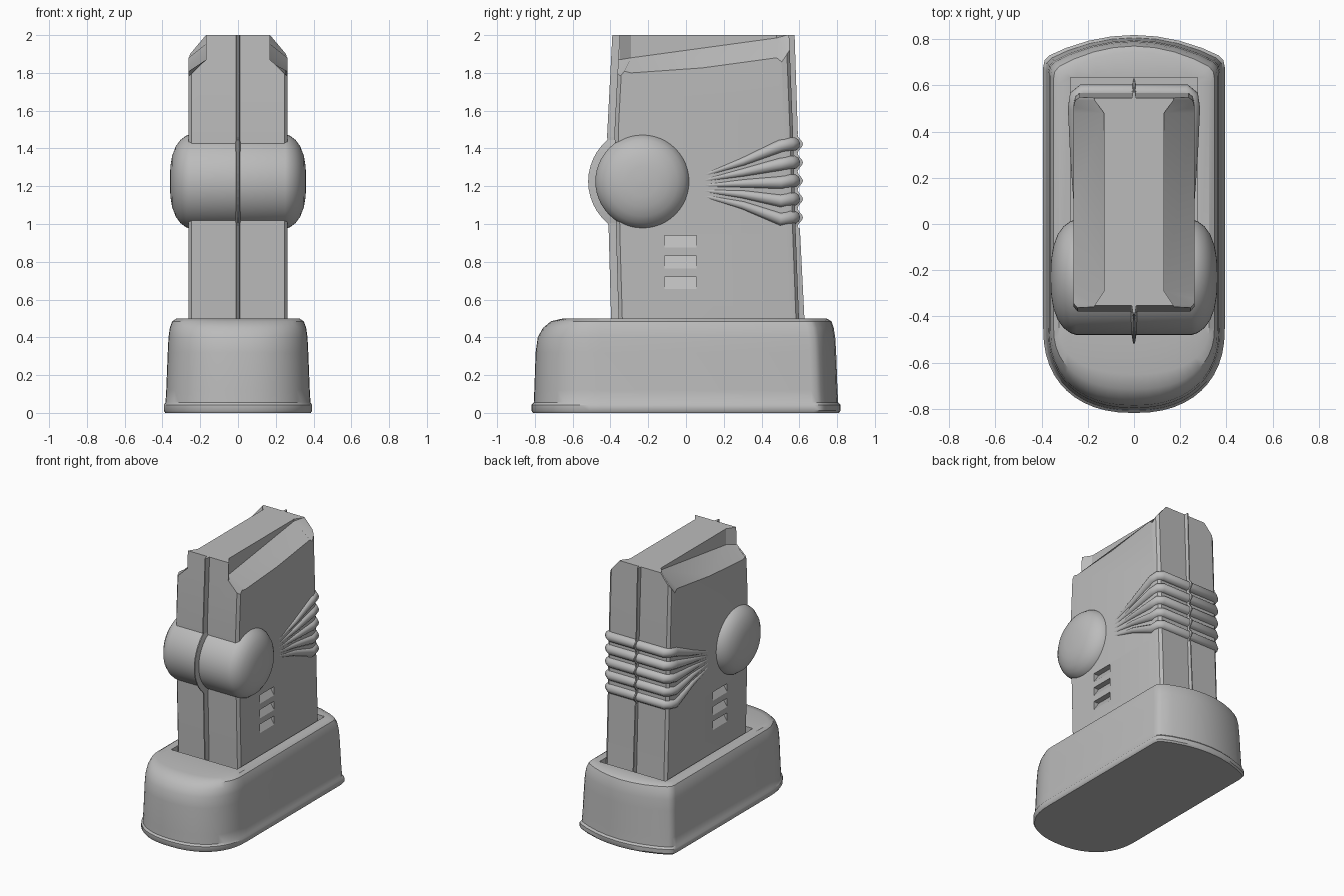
import bpy, bmesh, math

cube = bpy.data.objects.get("Cube")
if cube:
    bpy.data.objects.remove(cube)

grey = bpy.data.materials.new("plain grey")
grey.use_nodes = True
grey.diffuse_color = (0.5, 0.5, 0.5, 1)
grey.node_tree.nodes["Principled BSDF"].inputs["Base Color"].default_value = (0.5, 0.5, 0.5, 1)


def smooth(ob, angle=35):
    bpy.ops.object.select_all(action='DESELECT')
    ob.select_set(True)
    bpy.context.view_layer.objects.active = ob
    bpy.ops.object.shade_smooth_by_angle(angle=math.radians(angle))


def loft(name, rings):
    """Skin a list of equal-length closed rings and cap both ends."""
    bm = bmesh.new()
    loops = [[bm.verts.new(p) for p in ring] for ring in rings]
    n = len(rings[0])
    for a, b in zip(loops, loops[1:]):
        for i in range(n):
            j = (i + 1) % n
            bm.faces.new((a[i], a[j], b[j], b[i]))
    bm.faces.new(loops[0][::-1])
    bm.faces.new(loops[-1])
    bmesh.ops.remove_doubles(bm, verts=bm.verts, dist=0.0005)
    bmesh.ops.recalc_face_normals(bm, faces=bm.faces)
    mesh = bpy.data.meshes.new(name)
    bm.to_mesh(mesh)
    bm.free()
    mesh.materials.append(grey)
    ob = bpy.data.objects.new(name, mesh)
    bpy.context.collection.objects.link(ob)
    return ob


def cut(target, cutter):
    mod = target.modifiers.new("cut", 'BOOLEAN')
    mod.operation = 'DIFFERENCE'
    mod.solver = 'EXACT'
    mod.object = cutter
    bpy.context.view_layer.objects.active = target
    bpy.ops.object.modifier_apply(modifier=mod.name)
    bpy.data.objects.remove(cutter)


# Base: rounded toe, bowed heel, small lip, soft shoulder and a socket for the body
def foot_ring(w, front, back, z):
    toe_y, ex = -0.45, 2 / 2.3
    pts = []
    for i in range(25):
        a = math.pi * i / 24
        c, s = math.cos(a), math.sin(a)
        pts.append((math.copysign(abs(c) ** ex, c) * w, toe_y - s ** ex * (front + toe_y), z))
    side = [(w, back - 0.14), (w * 0.985, back - 0.11), (w * 0.93, back - 0.088)]
    bow = [(w * t, back - 0.1 * t * t) for t in (0.75, 0.5, 0.25)]
    half = side + bow
    pts += [(-x, y, z) for x, y in half] + [(0, back, z)]
    pts += [(x, y, z) for x, y in reversed(half)]
    return pts


def socket_ring(z):
    outer = foot_ring(0.33, 0.66, 0.755, z)
    return [(max(-0.275, min(0.275, x)), max(-0.4, min(0.635, y)), z) for x, y, _ in outer]


levels = [(0.385, 0.81, 0.81, 0), (0.393, 0.818, 0.818, 0.012), (0.393, 0.818, 0.818, 0.042),
          (0.384, 0.806, 0.806, 0.055), (0.38, 0.803, 0.802, 0.12), (0.372, 0.796, 0.795, 0.32),
          (0.368, 0.785, 0.79, 0.4), (0.361, 0.757, 0.782, 0.45), (0.348, 0.715, 0.77, 0.485),
          (0.325, 0.65, 0.745, 0.5)]
base = loft("base", [foot_ring(*lv) for lv in levels] + [socket_ring(0.497), socket_ring(0.44)])
smooth(base)

# Body: tall tapering block with softened corners
body_levels = [(0.42, -0.355, 0.605), (0.95, -0.37, 0.585), (1.5, -0.378, 0.57), (2.0, -0.352, 0.55)]


def body_ring(z, front, back):
    half = [(0.245, front), (0.262, front + 0.02), (0.262, back - 0.05),
            (0.255, back - 0.02), (0.235, back - 0.004)]
    return [(x, y, z) for x, y in half] + [(-x, y, z) for x, y in reversed(half)]


body = loft("body", [body_ring(*lv) for lv in body_levels])

# Sloping shoulder grooves: y, inner x, inner z, z at the side face
groove = [(-0.5, 0.17, 1.87, 1.78), (-0.35, 0.17, 1.87, 1.78), (-0.29, 0.13, 1.88, 1.80),
          (0.48, 0.13, 1.985, 1.88), (0.535, 0.17, 2.0, 1.89), (0.7, 0.17, 2.0, 1.89)]
for s in (1, -1):
    rings = []
    for y, x, zi, zo in groove:
        slope = (zo - zi) / (0.262 - x)
        rings.append([(s * x, y, 2.1), (s * x, y, zi), (s * 0.4, y, zi + slope * (0.4 - x)), (s * 0.4, y, 2.1)])
    cut(body, loft("groove_cutter", rings))

    # Louvre slots, deepest along the upper edge
    for top in (0.94, 0.83, 0.72):
        cut(body, loft("slot_cutter", [[(s * 0.22, y, top), (s * 0.3, y, top), (s * 0.3, y, top - 0.065),
                                        (s * 0.262, y, top - 0.065)] for y in (-0.115, 0.055)]))
smooth(body, 25)

# Round pivot with domed ends
dome = [(0.25, 0.25), (0.275, 0.242), (0.305, 0.22), (0.33, 0.185), (0.349, 0.135), (0.358, 0.08), (0.361, 0.01)]
profile = [(-x, r) for x, r in reversed(dome)] + dome
PY, PZ, SEG = -0.23, 1.225, 48
pivot = loft("pivot", [[(x, PY + r * math.cos(2 * math.pi * i / SEG), PZ + r * math.sin(2 * math.pi * i / SEG))
                        for i in range(SEG)] for x, r in profile])
smooth(pivot, 40)

# Ribs wrapping the back and fanning in toward the pivot
rib_heights = [1.035 + 0.097 * i for i in range(5)]
for k, z in enumerate(rib_heights):
    start = 1.2 + 0.018 * (k - 2)
    half = [(0.25, 0.03, start, 0.2), (0.255, 0.3, (start + z) / 2, 0.6), (0.252, 0.5, z - 0.01, 0.95),
            (0.245, 0.55, z, 1), (0.22, 0.57, z, 1)]
    path = half + [(-x, y, h, r) for x, y, h, r in reversed(half)]
    data = bpy.data.curves.new("back_rib", 'CURVE')
    data.dimensions = '3D'
    data.bevel_depth = 0.036
    data.bevel_resolution = 3
    data.use_fill_caps = True
    spline = data.splines.new('POLY')
    spline.points.add(len(path) - 1)
    for p, (x, y, h, r) in zip(spline.points, path):
        p.co = (x, y, h, 1)
        p.radius = r
    spline.use_smooth = True
    data.materials.append(grey)
    rib = bpy.data.objects.new(f"back_rib_{k + 1}", data)
    bpy.context.collection.objects.link(rib)


# Thin centre seams, sharp at the outside
def seam(name, path, inward):
    return loft(name, [[(0.004, y, z), (-0.004, y, z), (-0.014, y + inward, z), (0.014, y + inward, z)]
                       for y, z in path])


arc = []
for i in range(13):
    a = math.radians(-50 + 100 * i / 12)
    arc.append((PY - 0.288 * math.cos(a), PZ + 0.288 * math.sin(a)))
seam("front_seam", [(-0.395, 0.44), (-0.41, 0.99)] + arc + [(-0.418, 1.46), (-0.39, 2)], 0.06)

waves = []
for i in range(41):
    z = 0.985 + 0.488 * i / 40
    waves.append((0.605 + 0.014 * math.cos(2 * math.pi * (z - rib_heights[0]) / 0.097), z))
seam("back_seam", [(0.63, 0.44), (0.603, 0.975)] + waves + [(0.592, 1.48), (0.575, 2)], -0.06)
